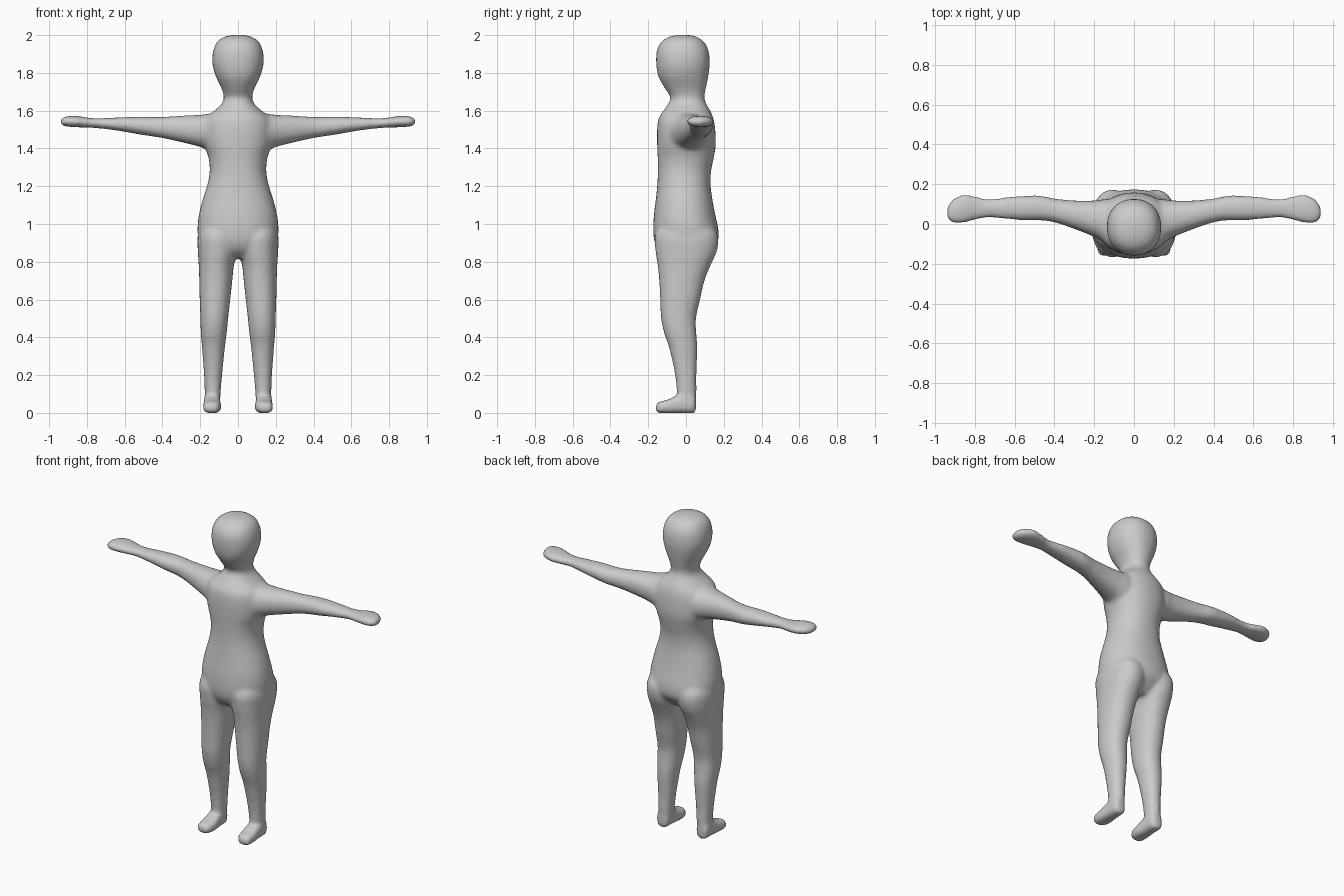
import bpy, bmesh, math


def spline(rows, steps=4):
    """Catmull-Rom interpolation through the rows."""
    out = []
    n = len(rows)
    for i in range(n - 1):
        p0, p1, p2, p3 = (rows[max(i - 1, 0)], rows[i], rows[i + 1], rows[min(i + 2, n - 1)])
        for k in range(steps):
            t = k / steps
            out.append([0.5 * (2 * b + (c - a) * t + (2 * a - 5 * b + 4 * c - d) * t * t
                               + (3 * b - a - 3 * c + d) * t ** 3)
                        for a, b, c, d in zip(p0, p1, p2, p3)])
    out.append(list(rows[-1]))
    return out


def loft(bm, rows, axis, sign=1, power=2.2, seg=32):
    """Closed tube: rows are (position, a_min, a_max, b_min, b_max)."""
    rings = []
    for t, a0, a1, b0, b1 in spline(rows):
        ring = []
        for j in range(seg):
            ang = 2 * math.pi * j / seg
            c, s = math.cos(ang), math.sin(ang)
            a = (a0 + a1) / 2 + (a1 - a0) / 2 * math.copysign(abs(c) ** (2 / power), c)
            b = (b0 + b1) / 2 + (b1 - b0) / 2 * math.copysign(abs(s) ** (2 / power), s)
            x, y, z = {'x': (t, a, b), 'y': (a, t, b), 'z': (a, b, t)}[axis]
            ring.append(bm.verts.new((sign * x, y, z)))
        rings.append(ring)
    faces = [bm.faces.new((r[j], r[(j + 1) % seg], q[(j + 1) % seg], q[j]))
             for r, q in zip(rings, rings[1:]) for j in range(seg)]
    faces += [bm.faces.new(rings[0]), bm.faces.new(rings[-1])]
    bmesh.ops.recalc_face_normals(bm, faces=faces)


# Torso, neck and head: z, half width, front y, back y
trunk = [
    (0.82, 0.09, -0.10, 0.09), (0.86, 0.16, -0.145, 0.135), (0.91, 0.205, -0.168, 0.17),
    (0.97, 0.215, -0.174, 0.172), (1.05, 0.207, -0.17, 0.155), (1.13, 0.187, -0.16, 0.14),
    (1.21, 0.162, -0.152, 0.13), (1.28, 0.150, -0.149, 0.133), (1.35, 0.156, -0.15, 0.147),
    (1.42, 0.178, -0.153, 0.158), (1.50, 0.185, -0.153, 0.155), (1.56, 0.17, -0.145, 0.145),
    (1.60, 0.125, -0.12, 0.128), (1.635, 0.088, -0.095, 0.108), (1.67, 0.075, -0.082, 0.097),
    (1.72, 0.088, -0.113, 0.106), (1.78, 0.117, -0.146, 0.118), (1.85, 0.136, -0.158, 0.126),
    (1.92, 0.131, -0.154, 0.119), (1.97, 0.106, -0.125, 0.09), (1.995, 0.06, -0.078, 0.045),
    (2.002, 0.01, -0.025, -0.005)]

# Arm and hand: x, y range, z range
arm = [
    (0.06, -0.10, 0.12, 1.38, 1.585), (0.14, -0.095, 0.125, 1.385, 1.585),
    (0.20, -0.065, 0.118, 1.408, 1.578), (0.30, -0.025, 0.118, 1.433, 1.573),
    (0.40, 0.008, 0.128, 1.455, 1.567), (0.47, 0.018, 0.142, 1.466, 1.567),
    (0.54, 0.018, 0.142, 1.477, 1.568), (0.63, 0.024, 0.136, 1.493, 1.564),
    (0.73, 0.033, 0.124, 1.506, 1.560), (0.79, 0.022, 0.138, 1.510, 1.562),
    (0.85, 0.007, 0.147, 1.512, 1.572), (0.90, 0.004, 0.132, 1.515, 1.571),
    (0.93, 0.018, 0.10, 1.522, 1.562), (0.94, 0.04, 0.07, 1.535, 1.55)]

# Leg: z, x range, y range
leg = [
    (0.02, 0.095, 0.178, -0.04, 0.048), (0.10, 0.092, 0.176, -0.048, 0.055),
    (0.20, 0.084, 0.180, -0.058, 0.055), (0.34, 0.070, 0.190, -0.088, 0.060),
    (0.42, 0.060, 0.197, -0.115, 0.055), (0.50, 0.052, 0.199, -0.132, 0.053),
    (0.60, 0.041, 0.203, -0.137, 0.075), (0.70, 0.030, 0.205, -0.142, 0.098),
    (0.78, 0.022, 0.208, -0.15, 0.13), (0.86, 0.005, 0.213, -0.162, 0.165),
    (0.94, 0.0, 0.213, -0.165, 0.17), (1.00, 0.02, 0.19, -0.13, 0.13)]

# Foot: y, x range, z range
foot = [
    (-0.16, 0.12, 0.165, 0.01, 0.04), (-0.145, 0.10, 0.182, 0.0, 0.058),
    (-0.10, 0.088, 0.186, -0.002, 0.069), (-0.05, 0.092, 0.182, -0.002, 0.092),
    (0.00, 0.095, 0.180, -0.002, 0.11), (0.04, 0.100, 0.176, -0.002, 0.10),
    (0.053, 0.112, 0.165, 0.006, 0.08)]

bm = bmesh.new()
loft(bm, [(z, -w, w, y0, y1) for z, w, y0, y1 in trunk], 'z')
for side in (1, -1):
    loft(bm, arm, 'x', side)
    loft(bm, leg, 'z', side)
    loft(bm, foot, 'y', side, power=2.8)

mesh = bpy.data.meshes.new("body")
bm.to_mesh(mesh)
bm.free()
body = bpy.data.objects.new("body", mesh)
bpy.context.collection.objects.link(body)

# Fuse the parts into one smooth skin
fuse = body.modifiers.new("fuse", 'REMESH')
fuse.mode = 'VOXEL'
fuse.voxel_size = 0.011
fuse.use_smooth_shade = True
relax = body.modifiers.new("relax", 'SMOOTH')
relax.factor = 0.5
relax.iterations = 8
